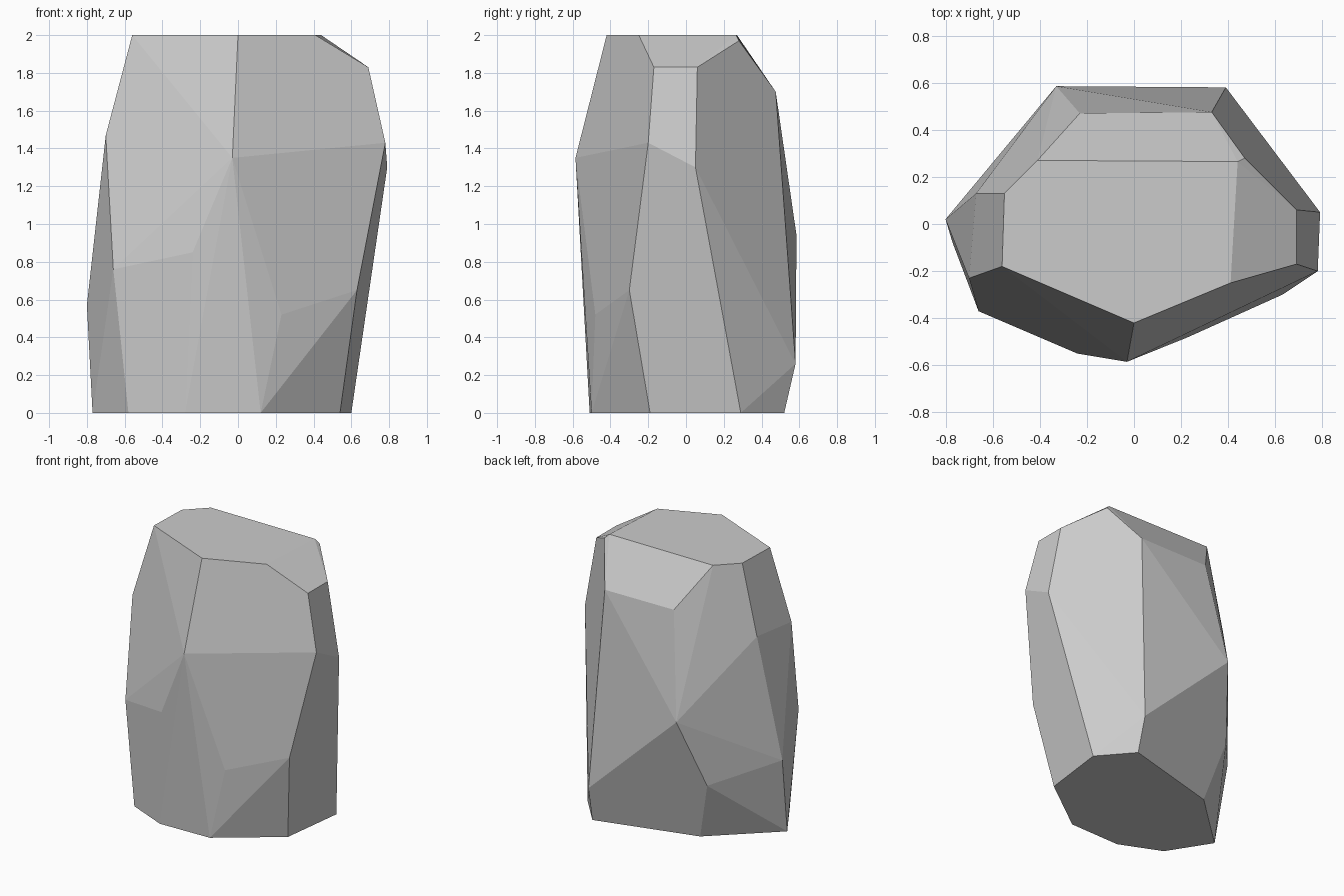
import bpy
import bmesh
from math import radians
from mathutils import Vector

default_cube = bpy.data.objects.get("Cube")
if default_cube:
    bpy.data.objects.remove(default_cube, do_unlink=True)


def make_material(name, value):
    """One flat grey material, the same in viewport and render."""
    material = bpy.data.materials.new(name)
    material.use_nodes = True
    colour = (value, value, value, 1)
    material.diffuse_color = colour
    shader = material.node_tree.nodes["Principled BSDF"]
    shader.inputs["Base Color"].default_value = colour
    shader.inputs["Roughness"].default_value = 0.9
    return material


def ring(outline, height):
    """Lift a flat outline to one height."""
    return [Vector((x, y, height)) for x, y in outline]


def faceted_hull(name, corners, material):
    """Wrap the corners in a convex skin of flat facets."""
    mesh = bpy.data.meshes.new(name)
    bm = bmesh.new()
    for corner in corners:
        bm.verts.new(corner)
    hull = bmesh.ops.convex_hull(bm, input=bm.verts[:])
    loose = {item for item in hull["geom_interior"] + hull["geom_unused"]
             if isinstance(item, bmesh.types.BMVert)}
    bmesh.ops.delete(bm, geom=list(loose), context="VERTS")
    # Merge nearly coplanar triangles into broad chiselled facets
    bmesh.ops.dissolve_limit(bm, angle_limit=radians(4),
                             verts=[], edges=bm.edges[:])
    bmesh.ops.recalc_face_normals(bm, faces=bm.faces[:])
    bm.to_mesh(mesh)
    bm.free()
    mesh.materials.append(material)
    mesh.shade_flat()
    rock = bpy.data.objects.new(name, mesh)
    bpy.context.collection.objects.link(rock)
    return rock


# Flat base and flat top
base = ring([(.12, -.5), (.54, -.19), (.6, .29), (.4, .52),
             (-.34, .32), (-.77, -.08), (-.58, -.38), (-.28, -.51)], 0)
top = ring([(-.56, -.18), (0, -.42), (.41, -.25),
            (.44, .265), (-.41, .27), (-.55, .13)], 2)

# Bevelled shoulders below the top
right_shoulder = ring([(.69, -.17), (.69, .06)], 1.83) + [(.47, .28, 1.97)]
back_shoulder = ring([(-.23, .47), (.33, .475)], 1.7)

# Corners where the side facets meet
front_corners = [(-.03, -.585, 1.35), (-.24, -.55, .85), (.23, -.48, .52),
                 (.63, -.3, .65), (-.66, -.37, .76)]
side_corners = [(-.7, -.23, 1.47), (-.67, .13, 1.49), (-.8, .02, .57),
                (.78, -.2, 1.43), (.79, .05, 1.3)]
back_corners = [(-.33, .585, .94), (.39, .58, .26), (-.46, .41, .44)]

stone_grey = make_material("stone_grey", .6)
faceted_hull("rock", base + top + right_shoulder + back_shoulder
             + front_corners + side_corners + back_corners, stone_grey)
